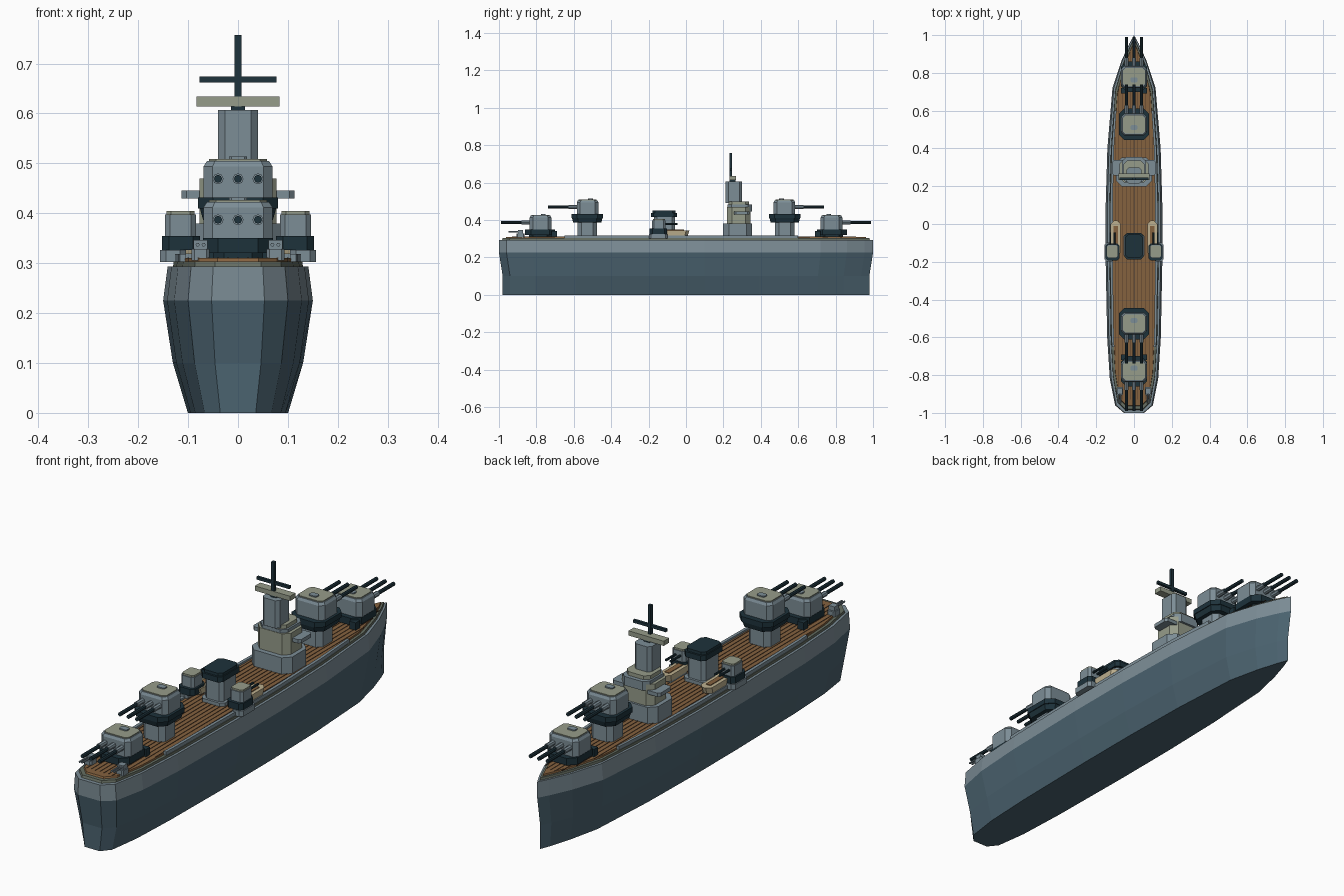
import bpy, bmesh, math
from mathutils import Matrix, Vector

if "Cube" in bpy.data.objects:
    bpy.data.objects.remove(bpy.data.objects["Cube"])


def material(name, hexcode):
    # convert a display colour to linear values
    rgb = [int(hexcode[i:i + 2], 16) / 255 for i in (0, 2, 4)]
    lin = [c / 12.92 if c < 0.04 else ((c + 0.055) / 1.055) ** 2.4 for c in rgb]
    m = bpy.data.materials.new(name)
    m.use_nodes = True
    m.diffuse_color = (*lin, 1)
    m.node_tree.nodes["Principled BSDF"].inputs["Base Color"].default_value = (*lin, 1)
    return m


HULL = material("hull_blue_grey", "4B6370")
GREY = material("light_grey", "7C8D96")
KHAKI = material("khaki_grey", "969C8A")
DARK = material("dark_teal", "1D323B")
WOOD = material("deck_wood", "85623F")
SEAM = material("dark_wood", "553E2B")
CREAM = material("cream", "BDB08F")
RIM = material("olive_rim", "666E62")


def finish(name, bm, *mats):
    bmesh.ops.recalc_face_normals(bm, faces=bm.faces)
    me = bpy.data.meshes.new(name)
    bm.to_mesh(me)
    bm.free()
    for m in mats:
        me.materials.append(m)
    ob = bpy.data.objects.new(name, me)
    bpy.context.scene.collection.objects.link(ob)
    return ob


def loft(name, rings, *mats, rule=None):
    """Skin closed rings of points and cap both ends."""
    bm = bmesh.new()
    vs = [[bm.verts.new(p) for p in ring] for ring in rings]
    n = len(vs[0])
    for a, b in zip(vs, vs[1:]):
        for i in range(n):
            bm.faces.new((a[i], a[(i + 1) % n], b[(i + 1) % n], b[i]))
    bm.faces.new(vs[0])
    bm.faces.new(vs[-1])
    if rule:
        for f in bm.faces:
            f.material_index = rule(f.calc_center_median())
    return finish(name, bm, *mats)


def block(name, x, y, hx, hy, z0, z1, mat, ch=0.0, taper=1.0):
    """Box with chamfered plan corners and an optional tapered top."""
    if ch:
        q = [(hx, hy - ch), (hx - ch, hy)]
    else:
        q = [(hx, hy)]
    plan = q + [(-a, b) for a, b in reversed(q)]
    plan += [(-a, -b) for a, b in q] + [(a, -b) for a, b in reversed(q)]
    return loft(name, [[(x + a * k, y + b * k, z) for a, b in plan]
                       for z, k in ((z0, 1), (z1, taper))], mat)


def rod(name, p, q, r, mat, sides=8):
    p, q = Vector(p), Vector(q)
    bm = bmesh.new()
    bmesh.ops.create_cone(bm, cap_ends=True, segments=sides, radius1=r, radius2=r, depth=(q - p).length)
    rot = (q - p).to_track_quat('Z', 'Y').to_matrix().to_4x4()
    bm.transform(Matrix.Translation((p + q) / 2) @ rot)
    return finish(name, bm, mat)


# Hull: half outline from stern to bow, repeated at several heights
HALF = [(.053, -1), (.1, -.96), (.128, -.82), (.142, -.6), (.15, -.2), (.15, .1),
        (.141, .4), (.114, .72), (.068, .86), (.025, .955)]


def outline(z, sx, sy):
    right = [(x * sx, y * sy, z) for x, y in HALF]
    left = [(-x, y, z) for x, y, z in reversed(right)]
    return right + [(0, sy, z)] + left


def half_width(y):
    pts = HALF + [(0, 1)]
    for (xa, ya), (xb, yb) in zip(pts, pts[1:]):
        if ya <= y <= yb:
            return xa + (xb - xa) * (y - ya) / (yb - ya)
    return 0


loft("hull", [outline(0, .67, .98), outline(.1, .87, .98), outline(.225, 1, 1), outline(.293, .94, 1)],
     HULL, GREY, rule=lambda c: int(c.z > .225))
loft("deck_rim", [outline(.29, .87, .985), outline(.303, .86, .98)], RIM)
loft("wood_deck", [outline(.3, .78, .965), outline(.31, .77, .96)], WOOD)

# Dark seams between the deck planks
for i in range(-5, 6):
    x = i * .02
    ys = [k * .01 for k in range(-93, 92) if half_width(k * .01) * .74 > abs(x)]
    block("plank_seam", x, (ys[0] + ys[-1]) / 2, .0016, (ys[-1] - ys[0]) / 2, .309, .3115, SEAM)

# Raised side walkways following the hull
for s in (-1, 1):
    rings = []
    for k in range(-13, 13):
        y = k * .05
        a, b = half_width(y) * .75 * s, half_width(y) * .84 * s
        rings.append([(a, y, .3), (b, y, .3), (b, y, .318), (a, y, .318)])
    loft("side_walkway", rings, GREY)


# Main gun turrets
def turret(y, d, z, raised):
    if raised:
        block("turret_column", 0, y, .052, .052, .305, z - .035, GREY, .02)
        block("turret_ring_lower", 0, y, .07, .075, z - .045, z - .02, DARK, .028, 1.1)
        block("turret_ring", 0, y, .08, .084, z - .022, z, DARK, .03)
    else:
        block("turret_base", 0, y, .05, .06, .305, z - .02, DARK, .022)
        block("turret_ring", 0, y, .07, .08, z - .03, z, DARK, .03)
        for s in (-1, 1):
            block("turret_base_locker", s * .055, y - d * .075, .015, .014, .305, z - .008, DARK)
    hy = y - d * .002
    block("turret_house", 0, hy, .069, .058, z - .002, z + .062, GREY, .018)
    block("turret_shoulder", 0, hy, .069, .058, z + .062, z + .073, GREY, .018, .9)
    block("turret_roof", 0, hy, .058, .048, z + .072, z + .077, KHAKI, .014)
    block("turret_hatch", .0, hy - d * .015, .018, .013, z + .076, z + .082, GREY, .005)
    for x in (-.04, 0, .04):
        rod("gun_sleeve", (x, y + d * .05, z + .037), (x, y + d * .1, z + .037), .011, GREY)
        rod("gun_barrel", (x, y + d * .05, z + .037), (x, y + d * .21, z + .037), .008, DARK)


for d in (-1, 1):
    turret(d * .78, d, .35, False)
    turret(d * .528, d, .432, True)

# Bridge tower
block("bridge_base", 0, .276, .095, .077, .305, .38, GREY, .03)
block("bridge_middle", 0, .282, .077, .062, .38, .47, KHAKI, .025)
block("bridge_wings", 0, .298, .113, .042, .43, .446, GREY, .01)
block("bridge_upper", 0, .288, .064, .066, .446, .484, GREY, .022)
block("bridge_ledge", 0, .282, .056, .055, .484, .5, KHAKI, .02)
block("bridge_tower", 0, .256, .04, .044, .49, .607, GREY, .014)
block("rangefinder_post", 0, .25, .014, .014, .605, .618, DARK)
block("rangefinder", 0, .25, .083, .018, .614, .634, KHAKI)
block("mast", 0, .24, .007, .007, .605, .757, DARK)
block("mast_yard", 0, .24, .077, .006, .662, .674, DARK)

# Funnel
block("funnel_foot", 0, -.115, .055, .065, .305, .325, GREY, .015)
block("funnel", 0, -.115, .043, .055, .32, .42, GREY, .014)
block("funnel_collar", 0, -.118, .05, .07, .415, .438, DARK, .015)
block("funnel_cap", 0, -.118, .046, .062, .438, .45, DARK, .015)

# Side guns, boats and small stern guns, on both sides
for s in (-1, 1):
    block("gun_sponson", s * .13, -.148, .026, .05, .302, .326, GREY, .012)
    block("gun_platform", s * .114, -.148, .038, .046, .326, .354, DARK, .014)
    block("side_gun_house", s * .115, -.145, .031, .036, .352, .398, GREY, .01)
    block("side_gun_roof", s * .115, -.145, .028, .032, .398, .405, KHAKI, .009)
    for x in (-.011, .011):
        rod("side_gun_barrel", (s * .115 + x, -.12, .378), (s * .115 + x, -.045, .378), .005, DARK)
    block("boat_cradle", s * .097, -.06, .022, .055, .305, .322, GREY)
    block("boat", s * .097, -.075, .024, .085, .318, .345, CREAM, .016, 1.1)
    block("boat_inside", s * .097, -.06, .011, .05, .343, .348, WOOD)
    block("stern_gun_mount", s * .075, -.885, .018, .022, .305, .328, GREY, .006)
    block("stern_gun_shield", s * .075, -.885, .014, .014, .328, .346, GREY)
    for x in (-.006, .006):
        rod("stern_gun_barrel", (s * .075 + x, -.885, .337), (s * .075 + x, -.95, .337), .004, GREY)
